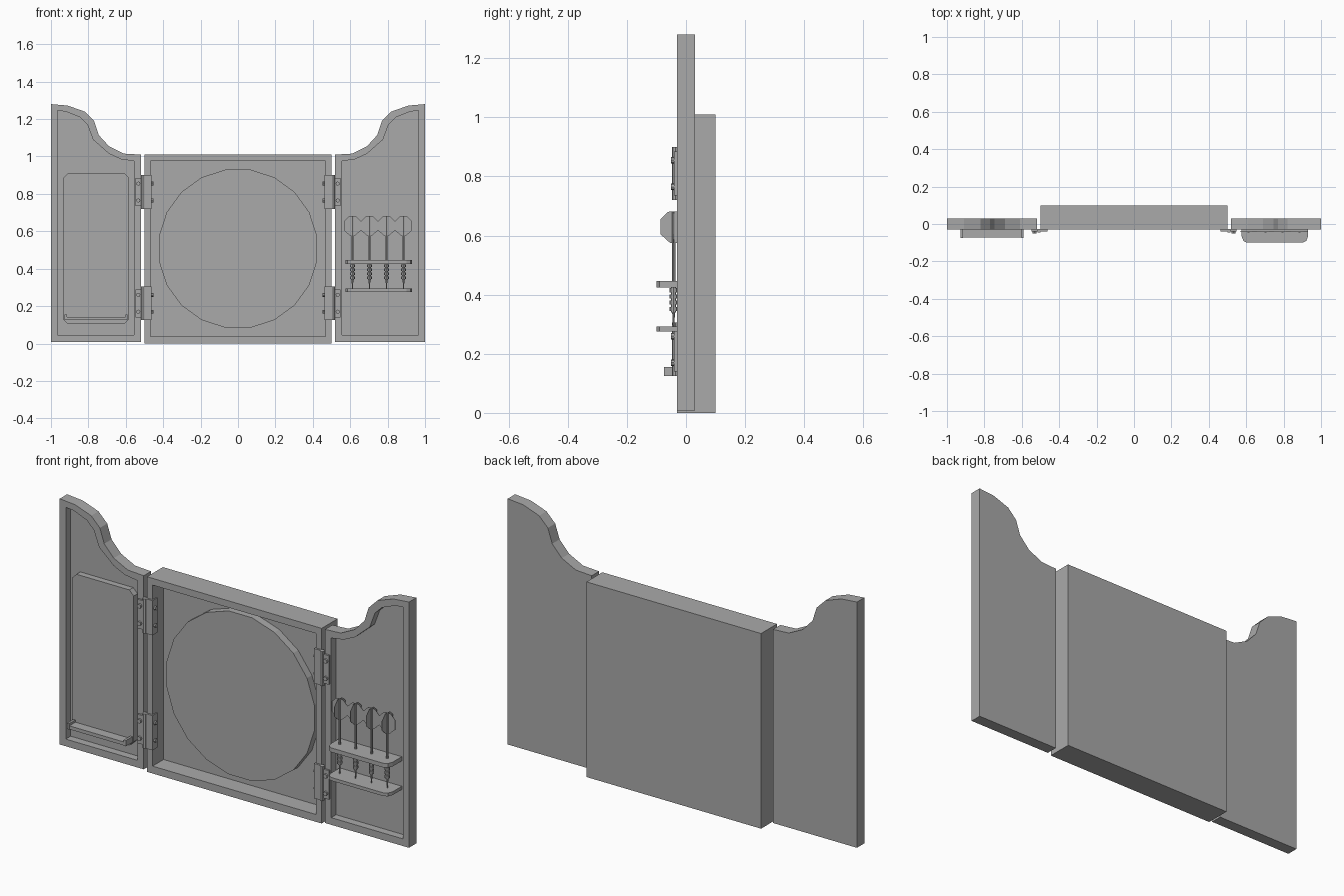
import bpy, bmesh, math
from mathutils import Matrix, Vector

cube = bpy.data.objects.get("Cube")
if cube:
    bpy.data.objects.remove(cube, do_unlink=True)

grey = bpy.data.materials.new("plain grey")
grey.use_nodes = True
COLOR = (0.4, 0.4, 0.4, 1)
grey.diffuse_color = COLOR
grey.node_tree.nodes["Principled BSDF"].inputs["Base Color"].default_value = COLOR


def finish(name, bm):
    bmesh.ops.recalc_face_normals(bm, faces=bm.faces)
    mesh = bpy.data.meshes.new(name)
    bm.to_mesh(mesh)
    bm.free()
    mesh.materials.append(grey)
    obj = bpy.data.objects.new(name, mesh)
    bpy.context.collection.objects.link(obj)
    return obj


def add_box(bm, x, y, z):
    """Box from three (low, high) ranges."""
    size = Matrix.Diagonal((x[1] - x[0], y[1] - y[0], z[1] - z[0], 1))
    mid = Matrix.Translation([(a + b) / 2 for a, b in (x, y, z)])
    bmesh.ops.create_cube(bm, size=1, matrix=mid @ size)


def add_rod(bm, start, end, r1, r2=None, sides=8):
    start, end = Vector(start), Vector(end)
    axis = end - start
    turn = axis.to_track_quat('Z', 'Y').to_matrix().to_4x4()
    bmesh.ops.create_cone(bm, cap_ends=True, segments=sides, radius1=r1,
                          radius2=r1 if r2 is None else r2, depth=axis.length,
                          matrix=Matrix.Translation((start + end) / 2) @ turn)


def add_prism(bm, points, offset):
    """Extrude a closed outline of 3D points."""
    face = bm.faces.new([bm.verts.new(p) for p in points])
    out = bmesh.ops.extrude_face_region(bm, geom=[face], use_keep_orig=True)
    verts = [v for v in out["geom"] if isinstance(v, bmesh.types.BMVert)]
    bmesh.ops.translate(bm, verts=verts, vec=offset)


def chamfered(x, z, c):
    return [(x[0] + c, z[0]), (x[1] - c, z[0]), (x[1], z[0] + c), (x[1], z[1] - c),
            (x[1] - c, z[1]), (x[0] + c, z[1]), (x[0], z[1] - c), (x[0], z[0] + c)]


def tray(name, outer, inner, front, back, floor, side=1):
    """Panel with a raised frame round a recessed floor."""
    bm = bmesh.new()
    loops = [[bm.verts.new((side * x, y, z)) for x, z in pts] for pts, y in
             ((outer, back), (outer, front), (inner, front), (inner, floor))]
    n = len(outer)
    for a, b in zip(loops, loops[1:]):
        for i in range(n):
            j = (i + 1) % n
            bm.faces.new((a[i], a[j], b[j], b[i]))
    bm.faces.new(loops[0])
    bm.faces.new(loops[-1])
    return finish(name, bm)


def rect(x, z):
    return [(x[0], z[0]), (x[1], z[0]), (x[1], z[1]), (x[0], z[1])]


# Cabinet and round target board
tray("cabinet", rect((-0.5, 0.5), (0, 1.01)), rect((-0.468, 0.468), (0.038, 0.975)),
     -0.03, 0.1, 0.06)
bm = bmesh.new()
ring = [math.radians(9 + 18 * i) for i in range(20)]
add_prism(bm, [(0.428 * math.cos(a), 0.02, 0.507 + 0.428 * math.sin(a)) for a in ring],
          (0, 0.04, 0))
finish("target_board", bm)

# Swinging doors with curved tops
door_outer = [(1, 0.008), (1, 1.28), (0.91, 1.272), (0.82, 1.24), (0.77, 1.19),
              (0.745, 1.115), (0.69, 1.055), (0.61, 1.015), (0.519, 1.01), (0.519, 0.008)]
door_inner = [(0.965, 0.045), (0.965, 1.245), (0.92, 1.24), (0.845, 1.21), (0.805, 1.17),
              (0.775, 1.09), (0.69, 1.015), (0.625, 0.985), (0.555, 0.975), (0.555, 0.045)]
for side, label in ((1, "left"), (-1, "right")):
    tray(label + "_door", door_outer, door_inner, -0.03, 0.03, 0.01, side)

    # Hinges: door leaf, cabinet leaf wrapped round the inner wall, barrel, screws
    for z, level in ((0.215, "lower"), (0.81, "upper")):
        bm = bmesh.new()

        def part(x, y, half):
            add_box(bm, sorted((side * x[0], side * x[1])), y, (z - half, z + half))

        part((0.505, 0.548), (-0.04, -0.029), 0.075)
        part((0.468, 0.502), (-0.04, -0.029), 0.09)
        part((0.462, 0.469), (-0.04, 0.0), 0.09)
        add_rod(bm, (side * 0.508, -0.036, z - 0.09), (side * 0.508, -0.036, z + 0.09), 0.011)
        for dz in (-0.045, 0.045):
            add_rod(bm, (side * 0.533, -0.039, z + dz), (side * 0.533, -0.05, z + dz), 0.011)
            add_rod(bm, (side * 0.463, -0.02, z + dz), (side * 0.453, -0.02, z + dz), 0.01)
        finish(f"{label}_{level}_hinge", bm)

# Score board with its ledge
bm = bmesh.new()
add_prism(bm, [(x, -0.022, z) for x, z in chamfered((-0.935, -0.582), (0.105, 0.91), 0.025)],
          (0, 0.032, 0))
finish("score_board", bm)
bm = bmesh.new()
add_box(bm, (-0.927, -0.59), (-0.072, -0.02), (0.125, 0.143))
for x in (-0.927, -0.602):
    add_box(bm, (x, x + 0.012), (-0.075, -0.02), (0.125, 0.155))
finish("chalk_ledge", bm)

# Dart rack shelves with rounded front corners
for name, low, high in (("lower_rack", 0.276, 0.293), ("upper_rack", 0.424, 0.446)):
    bm = bmesh.new()
    half = [(0.575, 0.01), (0.575, -0.065), (0.585, -0.09), (0.605, -0.1)]
    outline = half + [(1.506 - x, y) for x, y in reversed(half)]
    add_prism(bm, [(x, y, low) for x, y in outline], (0, 0, high - low))
    finish(name, bm)

# Darts: tip, ringed barrel, shaft and four crossed flights
DY = -0.042
fin = [(0, 0.682), (0.02, 0.68), (0.045, 0.655), (0.045, 0.605), (0.012, 0.575), (0, 0.575)]
for i in range(4):
    x = 0.612 + 0.091 * i
    bm = bmesh.new()
    add_rod(bm, (x, DY, 0.28), (x, DY, 0.345), 0.002, 0.005)
    add_rod(bm, (x, DY, 0.34), (x, DY, 0.43), 0.009)
    for k in range(4):
        z = 0.345 + 0.021 * k
        add_rod(bm, (x, DY, z), (x, DY, z + 0.014), 0.013)
    add_rod(bm, (x, DY, 0.43), (x, DY, 0.68), 0.006)
    for s in (-1, 1):
        add_prism(bm, [(x + s * r, DY - 0.001, z) for r, z in fin], (0, 0.002, 0))
        add_prism(bm, [(x - 0.001, DY + s * r, z) for r, z in fin], (0.002, 0, 0))
    finish(f"dart_{i + 1}", bm)
